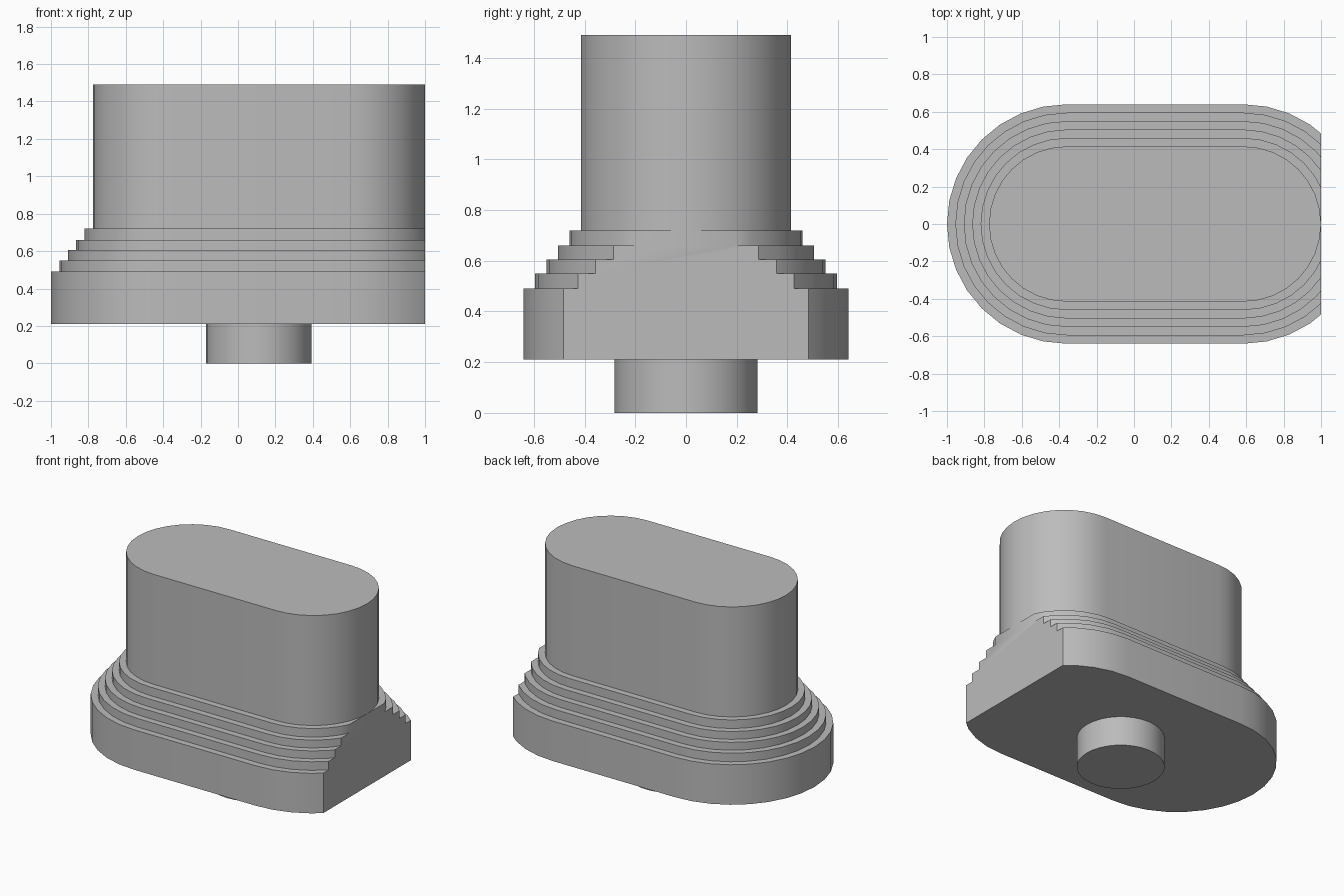
import bpy, bmesh
from math import sin, cos, pi, radians

cube = bpy.data.objects.get("Cube")
if cube:
    bpy.data.objects.remove(cube, do_unlink=True)

# Single grey material
grey = bpy.data.materials.new("plain_grey")
grey.use_nodes = True
colour = (0.5, 0.5, 0.5, 1)
grey.diffuse_color = colour
grey.node_tree.nodes["Principled BSDF"].inputs["Base Color"].default_value = colour

LEFT, RIGHT, HALF_STEPS = -0.36, 0.585, 16


def outline(x_left, x_right, radius):
    """Rounded slot outline: one half circle around each end centre."""
    points = []
    for centre, start in ((x_right, -pi / 2), (x_left, pi / 2)):
        count = HALF_STEPS + 1 if x_left != x_right else HALF_STEPS
        for i in range(count):
            a = start + pi * i / HALF_STEPS
            points.append((centre + radius * cos(a), radius * sin(a)))
    return points


def loft(name, x_left, x_right, levels, cut_x=None):
    """Skin a stack of (radius, z) outlines, cap it and trim flat at cut_x."""
    bm = bmesh.new()
    rings = [[bm.verts.new((x, y, z)) for x, y in outline(x_left, x_right, r)]
             for r, z in levels]
    n = len(rings[0])
    for low, high in zip(rings, rings[1:]):
        for i in range(n):
            j = (i + 1) % n
            bm.faces.new((low[i], low[j], high[j], high[i]))
    bm.faces.new(rings[0][::-1])
    bm.faces.new(rings[-1])
    if cut_x is not None:
        bmesh.ops.bisect_plane(bm, geom=bm.verts[:] + bm.edges[:] + bm.faces[:],
                               dist=1e-5, plane_co=(cut_x, 0, 0),
                               plane_no=(1, 0, 0), clear_outer=True)
        bmesh.ops.holes_fill(bm, edges=[e for e in bm.edges if e.is_boundary])
    bmesh.ops.recalc_face_normals(bm, faces=bm.faces[:])
    mesh = bpy.data.meshes.new(name)
    bm.to_mesh(mesh)
    bm.free()
    mesh.materials.append(grey)
    obj = bpy.data.objects.new(name, mesh)
    bpy.context.collection.objects.link(obj)
    bpy.ops.object.select_all(action='DESELECT')
    obj.select_set(True)
    bpy.context.view_layer.objects.active = obj
    bpy.ops.object.shade_smooth_by_angle(angle=radians(30))


# Stepped base: every step has a vertical wall, then a ledge inwards
heights = [0.21, 0.49, 0.55, 0.605, 0.66, 0.72]
steps = []
for k, (z0, z1) in enumerate(zip(heights, heights[1:])):
    r = 0.64 - 0.045 * k
    steps += [(r, z0), (r, z1)]
loft("stepped_base", LEFT, RIGHT, steps, cut_x=1.0)

# Tall rounded block and round peg underneath
loft("upper_block", LEFT, RIGHT, [(0.415, 0.72), (0.415, 1.49)])
loft("bottom_peg", 0.112, 0.112, [(0.282, 0), (0.282, 0.21)])
